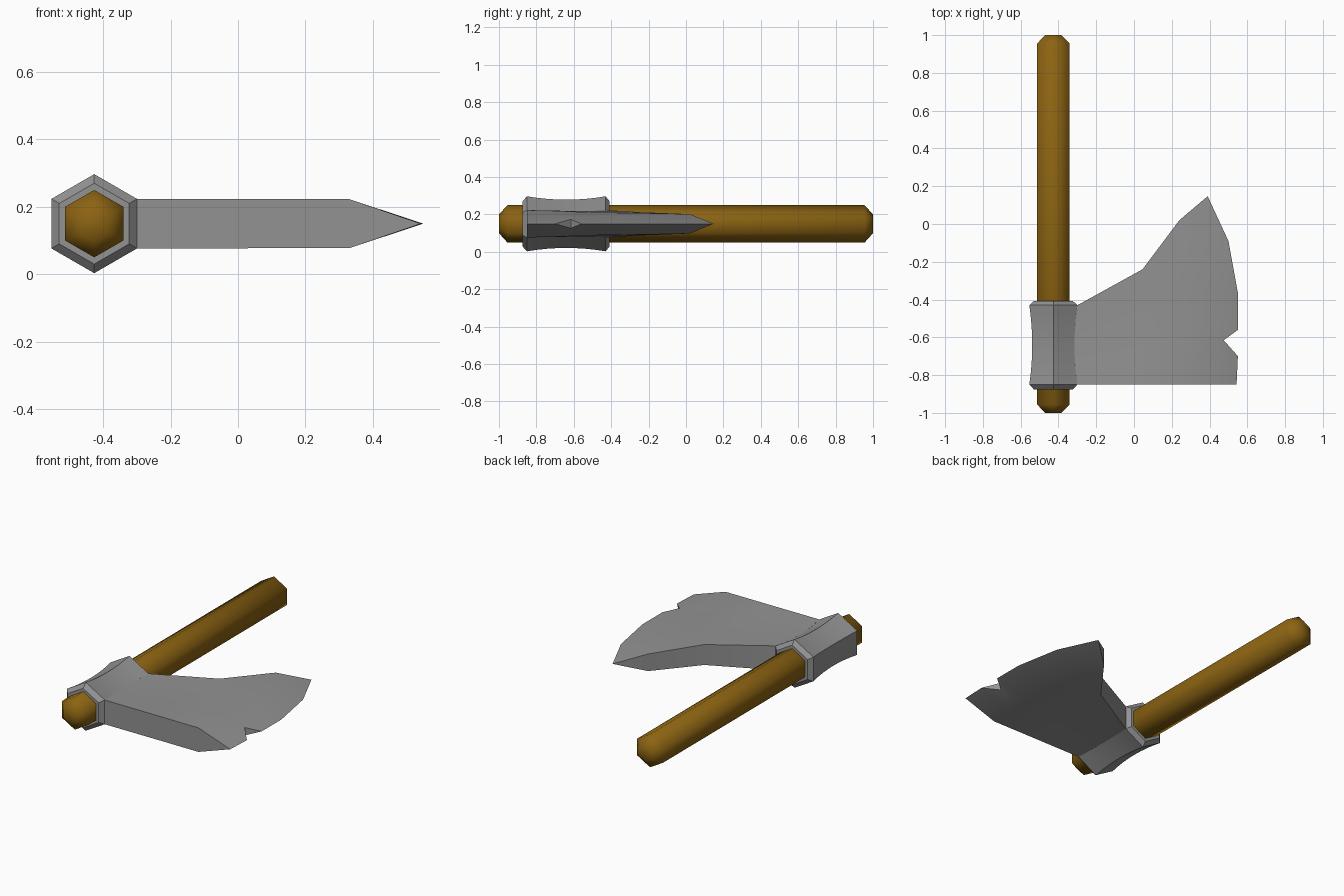
import bpy, bmesh, math

cube = bpy.data.objects.get("Cube")
if cube:
    bpy.data.objects.remove(cube)

AXIS_X, AXIS_Z = -0.427, 0.15
BACK, FRONT = -0.43, -0.85      # ends of the collar waist


def material(name, colour):
    m = bpy.data.materials.new(name)
    m.use_nodes = True
    m.diffuse_color = colour
    bsdf = m.node_tree.nodes["Principled BSDF"]
    bsdf.inputs["Base Color"].default_value = colour
    bsdf.inputs["Roughness"].default_value = 0.8
    return m


wood = material("brown wood", (0.26, 0.125, 0.006, 1))
steel = material("grey steel", (0.29, 0.29, 0.29, 1))


def finish(name, bm, mat):
    bmesh.ops.recalc_face_normals(bm, faces=bm.faces)
    mesh = bpy.data.meshes.new(name)
    bm.to_mesh(mesh)
    bm.free()
    mesh.materials.append(mat)
    ob = bpy.data.objects.new(name, mesh)
    bpy.context.collection.objects.link(ob)
    bpy.ops.object.select_all(action='DESELECT')
    ob.select_set(True)
    bpy.context.view_layer.objects.active = ob
    return ob


def hex_lathe(name, profile, mat):
    """Six-sided bar along y from (y, radius) pairs, with capped ends."""
    bm = bmesh.new()
    rings = []
    for y, r in profile:
        rings.append([bm.verts.new((AXIS_X + r * math.sin(k * math.pi / 3), y,
                                    AXIS_Z + r * math.cos(k * math.pi / 3)))
                      for k in range(6)])
    for a, b in zip(rings, rings[1:]):
        for k in range(6):
            n = (k + 1) % 6
            bm.faces.new((a[k], a[n], b[n], b[k]))
    bm.faces.new(rings[0])
    bm.faces.new(rings[-1])
    return finish(name, bm, mat)


def lerp(a, b, t):
    return a + (b - a) * t


def waist(t):
    """Collar radius, pinched halfway along."""
    return 0.147 - 0.018 * (1 - (2 * t - 1) ** 2)


# Handle: rounded hexagonal bar
hex_lathe("handle", [(-1, 0.05), (-0.955, 0.1), (0.955, 0.1), (1, 0.05)], wood)
bpy.ops.object.shade_smooth()

# Collar: pinched hexagonal sleeve with chamfered ends
steps = 8
sleeve = [(lerp(FRONT, BACK, i / steps), waist(i / steps)) for i in range(steps + 1)]
hex_lathe("collar", [(-0.875, 0.12)] + sleeve + [(-0.408, 0.12)], steel)
bpy.ops.object.shade_smooth_by_angle(angle=math.radians(30))

# Blade: rows run from the front side to the swept tip
bevel = [(0.33, -0.85), (0.337, -0.7), (0.34, -0.615), (0.34, -0.56),
         (0.335, -0.37), (0.305, -0.14), (0.24, 0.02)]
edge = [(0.543, -0.85), (0.55, -0.7), (0.475, -0.615), (0.551, -0.56),
        (0.551, -0.37), (0.5, -0.09), (0.39, 0.147)]
NOTCH = 2
bm = bmesh.new()
upper, lower = [], []
for j, (b, e) in enumerate(zip(bevel, edge)):
    t = j / (len(edge) - 1)
    r = waist(t)
    row = [(AXIS_X + r * 0.866, lerp(FRONT, BACK, t), r / 2),
           (0.045, lerp(FRONT, -0.24, t), lerp(0.073, 0.062, t)),
           (*b, lerp(0.073, 0.052, t)),
           (*e, 0.024 if j == NOTCH else 0)]
    upper.append([bm.verts.new((x, y, AXIS_Z + h)) for x, y, h in row])
    lower.append([bm.verts.new((x, y, AXIS_Z - h)) for x, y, h in row])

last = len(edge) - 1
for j in range(last):
    for side in (upper, lower):
        for c in range(3):
            bm.faces.new((side[j][c], side[j][c + 1], side[j + 1][c + 1], side[j + 1][c]))
    for c in (0, 3):            # root and notched cutting edge
        bm.faces.new((upper[j][c], upper[j + 1][c], lower[j + 1][c], lower[j][c]))
for j in (0, last):             # front and swept sides
    for c in range(3):
        bm.faces.new((upper[j][c], upper[j][c + 1], lower[j][c + 1], lower[j][c]))
bmesh.ops.remove_doubles(bm, verts=bm.verts, dist=0.0001)
finish("blade", bm, steel)
bpy.ops.object.shade_smooth_by_angle(angle=math.radians(30))
